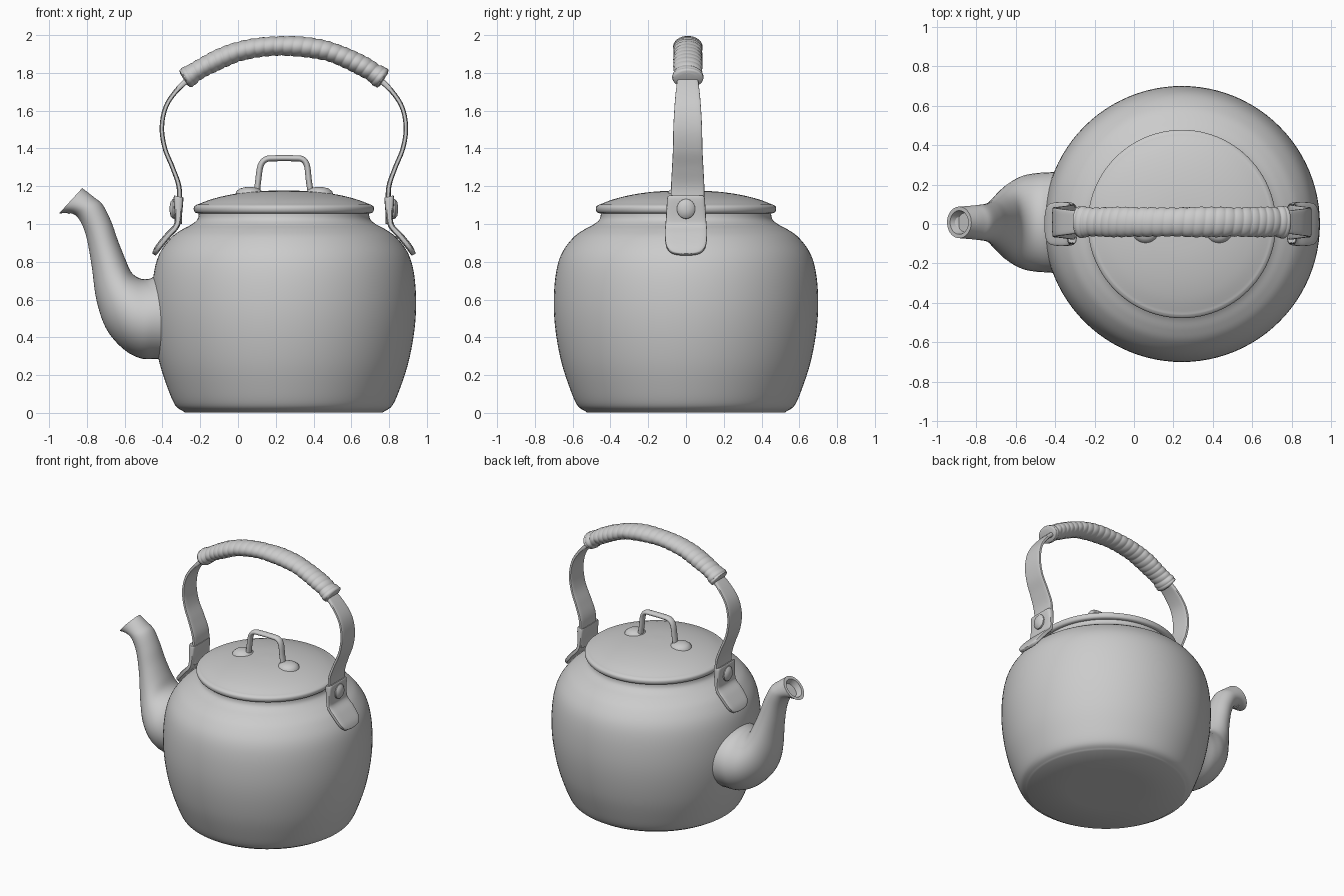
import bpy, bmesh, math, random
from mathutils import Vector

if "Cube" in bpy.data.objects:
    bpy.data.objects.remove(bpy.data.objects["Cube"])

random.seed(4)
CX = 0.243  # axis of the pot


def spline(pts, n):
    """Catmull-Rom through points of any dimension."""
    p = [pts[0]] + list(pts) + [pts[-1]]
    out = []
    for i in range(1, len(p) - 2):
        for k in range(n):
            t = k / n
            out.append(tuple(
                0.5 * (2 * b + (c - a) * t + (2 * a - 5 * b + 4 * c - d) * t * t
                       + (3 * b - a - 3 * c + d) * t ** 3)
                for a, b, c, d in zip(p[i - 1], p[i], p[i + 1], p[i + 2])))
    return out + [tuple(pts[-1])]


def loft(name, rings, angle=40):
    """Skin a list of equal-length closed rings and cap both ends."""
    bm = bmesh.new()
    vs = [[bm.verts.new(co) for co in r] for r in rings]
    n = len(vs[0])
    for a, b in zip(vs, vs[1:]):
        for i in range(n):
            j = (i + 1) % n
            bm.faces.new((a[i], a[j], b[j], b[i]))
    bm.faces.new(vs[0][::-1])
    bm.faces.new(vs[-1])
    bmesh.ops.recalc_face_normals(bm, faces=bm.faces)
    me = bpy.data.meshes.new(name)
    bm.to_mesh(me)
    bm.free()
    ob = bpy.data.objects.new(name, me)
    bpy.context.collection.objects.link(ob)
    bpy.ops.object.select_all(action='DESELECT')
    bpy.context.view_layer.objects.active = ob
    ob.select_set(True)
    bpy.ops.object.shade_smooth_by_angle(angle=math.radians(angle))
    return ob


def lathe(name, profile, center=(CX, 0), n=96):
    ang = [2 * math.pi * i / n for i in range(n)]
    return loft(name, [[(center[0] + r * math.cos(a), center[1] + r * math.sin(a), z)
                        for a in ang] for r, z in profile])


def sweep(name, path, y=0.0, power=1.0, n=24, bump=None, angle=40):
    """Sweep a (super)ellipse in the xz plane; path = (x, z, half width y, half thickness)."""
    rings = []
    for i, (x, z, w, h) in enumerate(path):
        a, b = path[max(i - 1, 0)], path[min(i + 1, len(path) - 1)]
        t = Vector((b[0] - a[0], 0, b[1] - a[1])).normalized()
        nrm = Vector((-t.z, 0, t.x))
        ring = []
        for k in range(n):
            th = 2 * math.pi * k / n
            c, s = math.cos(th), math.sin(th)
            f = bump(i, th) if bump else 1
            cy = math.copysign(abs(c) ** power, c) * w * f
            cn = math.copysign(abs(s) ** power, s) * h * f
            ring.append(Vector((x, y + cy, z)) + nrm * cn)
        rings.append(ring)
    return loft(name, rings, angle)


# pot body
wall = spline([(0.535, 0.01), (0.575, 0.04), (0.615, 0.13), (0.66, 0.27), (0.69, 0.43),
               (0.70, 0.58), (0.69, 0.73), (0.66, 0.84), (0.60, 0.925), (0.54, 0.97),
               (0.485, 1.0), (0.455, 1.03), (0.45, 1.08)], 5)
lathe("pot_body", [(0.25, 0.008), (0.525, 0.003)] + wall)

# lid with rolled rim and shallow dome
rim = spline([(0.445, 1.055), (0.468, 1.06), (0.477, 1.075), (0.475, 1.092), (0.46, 1.103)], 4)
dome = spline([(0.455, 1.104), (0.38, 1.132), (0.28, 1.156), (0.16, 1.172), (0.02, 1.178)], 4)
lathe("lid", rim + dome)

# lid handle: bent wire and its foot plates
LY = -0.02
wire = [(0.10, 1.165), (0.107, 1.23), (0.12, 1.31), (0.15, 1.343), (0.20, 1.348),
        (0.29, 1.348), (0.34, 1.343), (0.365, 1.31), (0.375, 1.23), (0.385, 1.165)]
sweep("lid_handle", spline([(x, z, 0.025, 0.016) for x, z in wire], 5), y=LY, n=16)
for name, x in (("lid_foot_left", 0.06), ("lid_foot_right", 0.43)):
    lathe(name, [(0.075, 1.15), (0.07, 1.172), (0.05, 1.188), (0.02, 1.195)],
          center=(x, LY - 0.005), n=24)

# spout: pairs of lower edge, upper edge and half width
sections = [(-0.30, 0.28, -0.30, 0.78, 0.27),
            (-0.42, 0.285, -0.42, 0.735, 0.255),
            (-0.52, 0.29, -0.47, 0.71, 0.25),
            (-0.615, 0.345, -0.52, 0.712, 0.235),
            (-0.70, 0.45, -0.565, 0.745, 0.195),
            (-0.75, 0.60, -0.595, 0.81, 0.15),
            (-0.775, 0.78, -0.635, 0.91, 0.115),
            (-0.805, 0.94, -0.67, 1.01, 0.097),
            (-0.845, 1.03, -0.715, 1.10, 0.09),
            (-0.89, 1.058, -0.76, 1.14, 0.085),
            (-0.948, 1.055, -0.825, 1.19, 0.08)]


def spout_ring(s, k=1.0, shift=(0, 0)):
    x0, z0, x1, z1, w = s
    mx, mz = (x0 + x1) / 2 + shift[0], (z0 + z1) / 2 + shift[1]
    hx, hz = (x1 - x0) / 2 * k, (z1 - z0) / 2 * k
    return [(mx + hx * math.cos(a), 0.008 + w * k * math.sin(a), mz + hz * math.cos(a))
            for a in (2 * math.pi * i / 40 for i in range(40))]


tip = sections[-1]
rings = [spout_ring(s) for s in spline(sections, 5)]
rings += [spout_ring(tip, 0.75), spout_ring(tip, 0.6, (0.03, -0.03))]
loft("spout", rings)

# carrying handle: two mirrored straps, lugs and rivets
strap = spline([(0.553, 1.00, 0.085, 0.014), (0.553, 1.10, 0.088, 0.014),
                (0.556, 1.20, 0.088, 0.013), (0.59, 1.30, 0.083, 0.012),
                (0.63, 1.40, 0.078, 0.012), (0.646, 1.51, 0.076, 0.012),
                (0.625, 1.62, 0.07, 0.012), (0.565, 1.71, 0.062, 0.013),
                (0.48, 1.79, 0.05, 0.018)], 6)
lug = spline([(0.688, 0.838, 0.03, 0.010), (0.682, 0.848, 0.075, 0.014),
              (0.662, 0.88, 0.104, 0.017), (0.615, 0.938, 0.112, 0.017),
              (0.572, 0.985, 0.110, 0.016), (0.560, 1.03, 0.106, 0.018),
              (0.558, 1.13, 0.100, 0.026), (0.557, 1.145, 0.095, 0.022)], 5)
for side, sx in (("left", -1), ("right", 1)):
    place = lambda pts: [(CX + sx * p[0], *p[1:]) for p in pts]
    sweep("handle_strap_" + side, place(strap), y=0.009, power=0.4)
    sweep("handle_lug_" + side, place(lug), power=0.4)
    sweep("rivet_" + side, place([(0.55, 1.08, 0.05, 0.055), (0.588, 1.08, 0.048, 0.052),
                                  (0.60, 1.08, 0.035, 0.038), (0.605, 1.08, 0.012, 0.013)]))

# cord-wrapped grip: helical ridges with slight irregularity, thicker end bindings
STEPS, TURNS = 24, 27
arc = [(-0.53, 1.765), (-0.40, 1.845), (-0.22, 1.918), (0.0, 1.943),
       (0.22, 1.918), (0.40, 1.845), (0.53, 1.765)]
grip = spline([(CX + x, z, 0.076, 0.053) for x, z in arc], STEPS * 2)
wobble = [random.uniform(-0.035, 0.035) for _ in range(TURNS + 3)]


def cord(i, th):
    u = i / (len(grip) - 1)
    turn = u * TURNS + th / (2 * math.pi)
    k = 0.93 + 0.07 * abs(math.sin(math.pi * turn)) ** 0.7
    a, f = int(turn), turn % 1
    k += wobble[a] * (1 - f) + wobble[a + 1] * f
    edge = min(u, 1 - u)
    if edge < 0.08:
        k += 0.10 * math.sin(math.pi * edge / 0.08)
    if edge < 0.012:
        k *= 0.7 + 0.3 * edge / 0.012
    return k


sweep("handle_grip", grip, y=0.01, n=32, bump=cord, angle=60)
